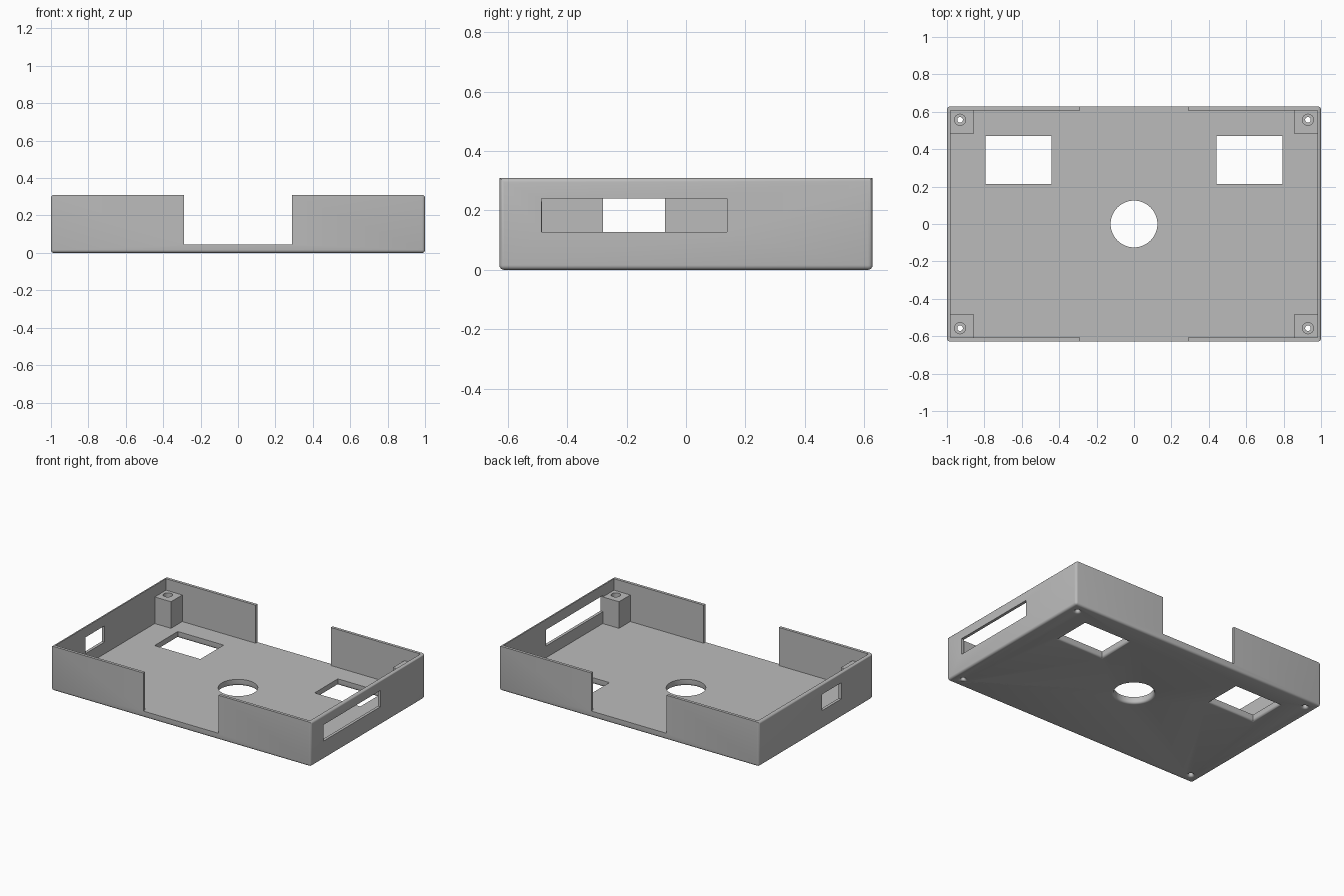
import bpy, bmesh, math
from mathutils import Matrix, Vector

cube = bpy.data.objects.get("Cube")
if cube:
    bpy.data.objects.remove(cube, do_unlink=True)

HX, HY, H = 1.0, 0.628, 0.31      # outer half sizes and height
WALL, FLOOR, FILLET = 0.02, 0.045, 0.016

grey = bpy.data.materials.new("plain_grey")
grey.use_nodes = True
grey.diffuse_color = (0.5, 0.5, 0.5, 1)
grey.node_tree.nodes["Principled BSDF"].inputs["Base Color"].default_value = (0.5, 0.5, 0.5, 1)


def make(name, bm):
    mesh = bpy.data.meshes.new(name)
    bm.to_mesh(mesh)
    bm.free()
    mesh.materials.append(grey)
    ob = bpy.data.objects.new(name, mesh)
    bpy.context.collection.objects.link(ob)
    return ob


def box(name, lo, hi):
    bm = bmesh.new()
    lo, hi = Vector(lo), Vector(hi)
    bmesh.ops.create_cube(bm, size=1, matrix=Matrix.Translation((lo + hi) / 2) @ Matrix.Diagonal((hi - lo).to_4d()))
    return make(name, bm)


def cylinder(name, x, y, radius, z0, z1, sides):
    bm = bmesh.new()
    bmesh.ops.create_cone(bm, cap_ends=True, segments=sides, radius1=radius, radius2=radius,
                          depth=z1 - z0, matrix=Matrix.Translation((x, y, (z0 + z1) / 2)))
    return make(name, bm)


def cut(ob, cutters):
    """Subtract the cutters from ob, bake the result and drop the cutters."""
    for c in cutters:
        mod = ob.modifiers.new("cut", 'BOOLEAN')
        mod.operation, mod.solver, mod.object = 'DIFFERENCE', 'EXACT', c
    bpy.context.view_layer.update()
    baked = bpy.data.meshes.new_from_object(ob.evaluated_get(bpy.context.evaluated_depsgraph_get()))
    ob.modifiers.clear()
    ob.data = baked
    for c in cutters:
        bpy.data.objects.remove(c, do_unlink=True)


def smooth(ob):
    bpy.ops.object.select_all(action='DESELECT')
    ob.select_set(True)
    bpy.context.view_layer.objects.active = ob
    bpy.ops.object.shade_smooth_by_angle(angle=math.radians(35))


corners = [(sx, sy) for sx in (-1, 1) for sy in (-1, 1)]
PX, PY = 0.93, 0.557              # screw positions

# Tray shell: cavity, end notches, side windows and floor openings
tray = box("tray", (-HX, -HY, 0), (HX, HY, H))
cutters = [
    box("cavity_cutter", (WALL - HX, WALL - HY, FLOOR), (HX - WALL, HY - WALL, 1)),
    box("notch_cutter", (-0.29, -1, FLOOR), (0.29, 1, 1)),
    box("long_window_cutter", (0.9, -0.487, 0.127), (1.1, 0.138, 0.24)),
    box("short_window_cutter", (-1.1, -0.28, 0.127), (-0.9, -0.07, 0.24)),
    cylinder("round_hole_cutter", 0, 0, 0.125, -1, 0.2, 64),
]
for s in (-1, 1):
    x0, x1 = sorted((s * 0.44, s * 0.793))
    cutters.append(box("square_hole_cutter", (x0, 0.214, -1), (x1, 0.47, 0.2)))
for sx, sy in corners:
    cutters.append(cylinder("screw_hole_cutter", sx * PX, sy * PY, 0.015, -1, 0.2, 20))
cut(tray, cutters)

# Round the underside edges and the outer upright corners
bm = bmesh.new()
bm.from_mesh(tray.data)
bmesh.ops.remove_doubles(bm, verts=bm.verts, dist=1e-5)


def rounded(e):
    if not e.is_manifold or e.calc_face_angle(0) < 0.8:
        return False
    under = all(v.co.z < 1e-4 for v in e.verts)
    upright = all(abs(v.co.x) > HX - 1e-4 and abs(v.co.y) > HY - 1e-4 for v in e.verts)
    return under or upright


bmesh.ops.bevel(bm, geom=[e for e in bm.edges if rounded(e)], offset=FILLET,
                segments=4, profile=0.5, affect='EDGES', clamp_overlap=False)
bm.to_mesh(tray.data)
bm.free()
smooth(tray)

# Corner screw posts
for sx, sy in corners:
    x0, x1 = sorted((sx * 0.855, sx * 0.983))
    y0, y1 = sorted((sy * 0.484, sy * 0.611))
    name = ("back" if sy > 0 else "front") + ("_left" if sx > 0 else "_right") + "_screw_post"
    post = box(name, (x0, y0, FLOOR), (x1, y1, 0.23))
    cut(post, [cylinder("post_hole_cutter", sx * PX, sy * PY, 0.03, -1, 1, 24)])
    smooth(post)
